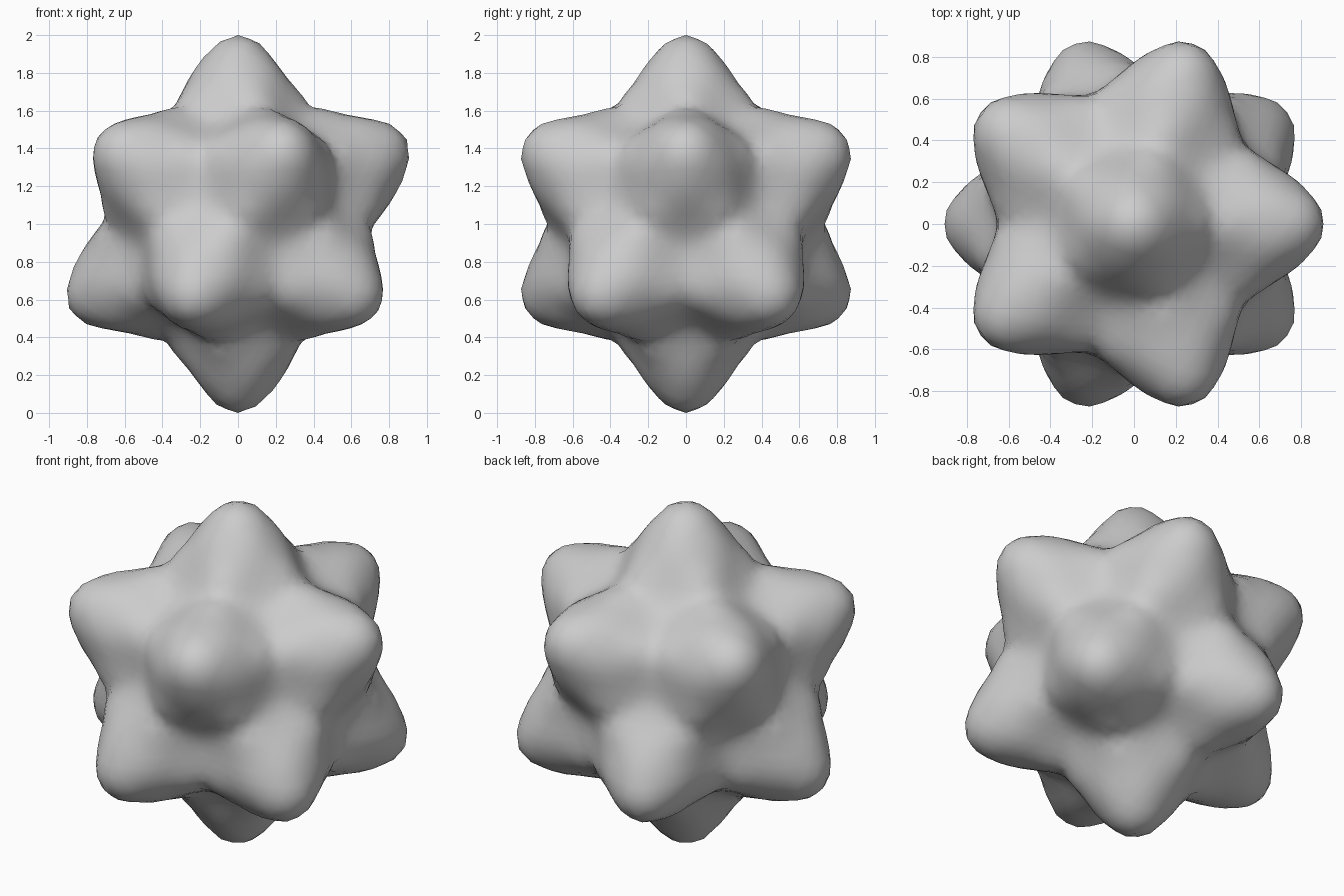
import bpy, bmesh, math

cube = bpy.data.objects.get("Cube")
if cube:
    bpy.data.objects.remove(cube, do_unlink=True)

# Radius against degrees from a spike axis: toward a neighbouring spike,
# and toward the hollow between three spikes
RIDGE = [(0, 1), (6.4, .968), (14, .866), (20, .801), (31.72, .728)]
HOLLOW = [(0, 1), (6, .968), (14.5, .868), (21, .782), (28.3, .703), (37.4, .665)]


def sample(profile, angle):
    for (a0, r0), (a1, r1) in zip(profile, profile[1:]):
        if angle <= a1:
            return r0 + (r1 - r0) * (angle - a0) / (a1 - a0)
    return profile[-1][1]


def spike_directions():
    bm = bmesh.new()
    bmesh.ops.create_icosphere(bm, subdivisions=1, radius=1)
    dirs = [v.co.normalized() for v in bm.verts]
    bm.free()
    return dirs


def star_radius(direction, spikes):
    axis, neighbour = sorted(spikes, key=direction.dot, reverse=True)[:2]
    angle = math.degrees(direction.angle(axis))
    if angle < 0.1:
        return 1.0
    side = direction - axis * direction.dot(axis)
    toward = neighbour - axis * neighbour.dot(axis)
    blend = (1 - math.cos(5 * side.angle(toward))) / 2
    return sample(RIDGE, angle) * (1 - blend) + sample(HOLLOW, angle) * blend


# Twelve-spiked star body
spikes = spike_directions()
bm = bmesh.new()
bmesh.ops.create_icosphere(bm, subdivisions=5, radius=1)
for v in bm.verts:
    d = v.co.normalized()
    v.co = d * star_radius(d, spikes)
    v.co.z += 1
for f in bm.faces:
    f.smooth = True
mesh = bpy.data.meshes.new("spiked_star")
bm.to_mesh(mesh)
bm.free()
star = bpy.data.objects.new("spiked_star", mesh)
bpy.context.collection.objects.link(star)

# Plain grey surface
grey = bpy.data.materials.new("light_grey")
grey.use_nodes = True
colour = (0.6, 0.6, 0.6, 1)
grey.diffuse_color = colour
grey.node_tree.nodes["Principled BSDF"].inputs["Base Color"].default_value = colour
mesh.materials.append(grey)
